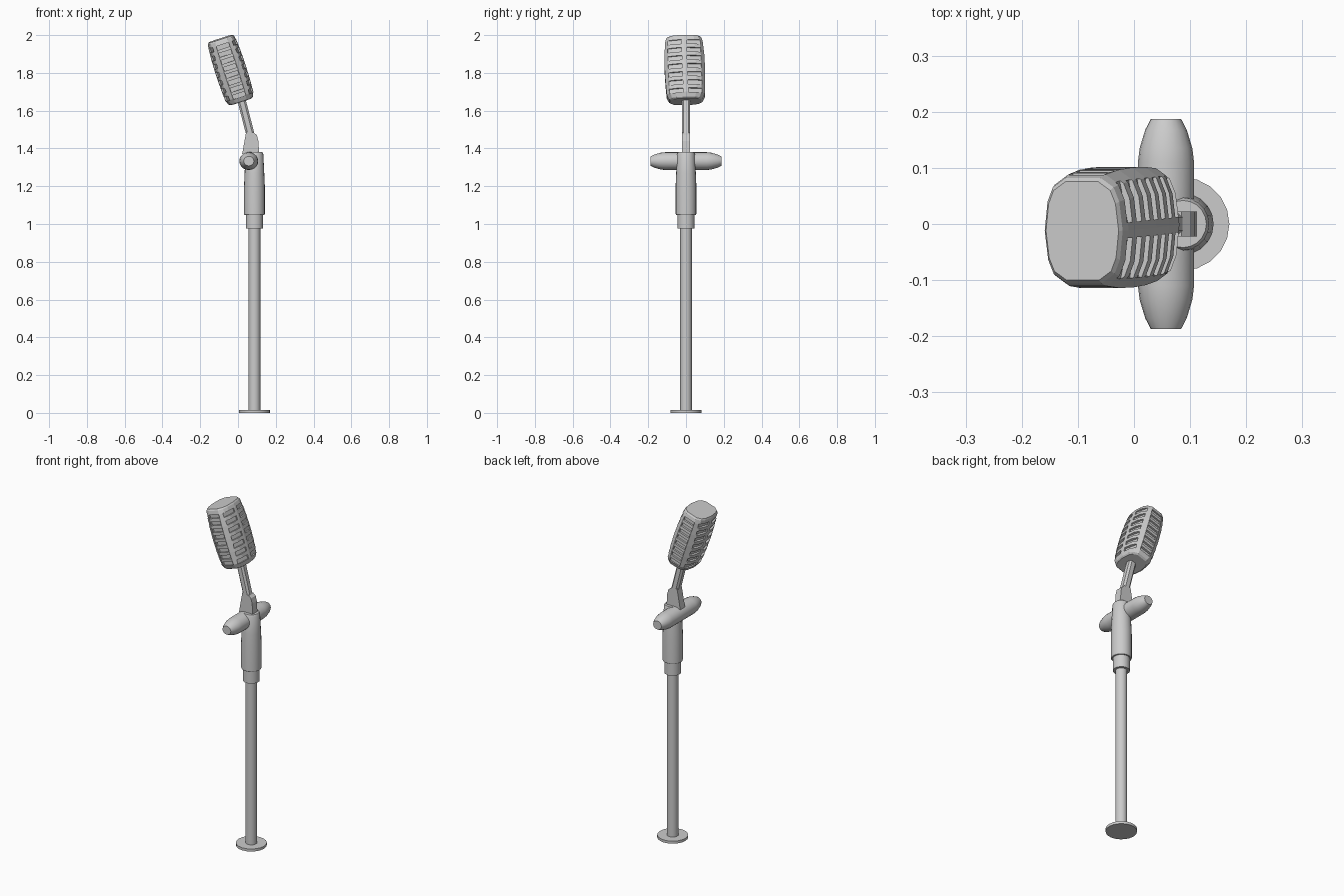
import bpy, bmesh
from math import cos, sin, pi, radians, atan2
from mathutils import Matrix, Vector

if "Cube" in bpy.data.objects:
    bpy.data.objects.remove(bpy.data.objects["Cube"])

def make(name, bm, matrix=Matrix.Identity(4), smooth=None):
    bmesh.ops.recalc_face_normals(bm, faces=bm.faces)
    me = bpy.data.meshes.new(name)
    bm.to_mesh(me)
    bm.free()
    ob = bpy.data.objects.new(name, me)
    ob.matrix_world = matrix
    bpy.context.collection.objects.link(ob)
    if smooth:
        bpy.ops.object.select_all(action='DESELECT')
        ob.select_set(True)
        bpy.context.view_layer.objects.active = ob
        bpy.ops.object.shade_smooth_by_angle(angle=radians(smooth))
    return ob

def loft(rings):
    """Skin a stack of equal-length point rings and cap both ends."""
    bm = bmesh.new()
    vs = [[bm.verts.new(p) for p in r] for r in rings]
    n = len(vs[0])
    for a, b in zip(vs, vs[1:]):
        for i in range(n):
            bm.faces.new((a[i], a[(i + 1) % n], b[(i + 1) % n], b[i]))
    bm.faces.new(vs[0])
    bm.faces.new(vs[-1])
    return bm

def lathe(name, profile, matrix, sides=20):
    rings = [[(r * cos(2 * pi * i / sides), r * sin(2 * pi * i / sides), z)
              for i in range(sides)] for r, z in profile]
    return make(name, loft(rings), matrix, 28)

# Stand: base disc, pole, collar and sleeve
stand = Matrix.Translation((0.087, 0, 0))
lathe("base_disc", [(0.083, 0), (0.083, 0.015)], stand)
lathe("pole", [(0.031, 0.01), (0.031, 1.0)], stand)
lathe("collar", [(0.045, 0.975), (0.045, 1.06)], stand)
lathe("sleeve", [(0.052, 1.048), (0.055, 1.053), (0.055, 1.2), (0.052, 1.27),
                 (0.047, 1.37), (0.042, 1.38)], stand)

# Cross handle with tapered ends
half = [(0.05, 0.11), (0.047, 0.135), (0.037, 0.168), (0.027, 0.187)]
lathe("cross_handle", [(r, -z) for r, z in reversed(half)] + half,
      Matrix.Translation((0.057, 0, 1.333)) @ Matrix.Rotation(pi / 2, 4, 'X')
      @ Matrix.Diagonal((1, 0.94, 1, 1)))

# Neck bracket above the sleeve
prof = [(0.022, 1.37), (0.112, 1.37), (0.108, 1.44), (0.1, 1.47), (0.085, 1.483), (0.043, 1.487)]
make("neck_bracket", loft([[(x, y, z) for x, z in prof] for y in (-0.022, 0.022)]))

# Tilted arm with chamfered edges
a, b = Vector((0.082, 0, 1.41)), Vector((0.015, 0, 1.67))
w, c = 0.022, 0.012
sec = [(w, c), (c, w), (-c, w), (-w, c), (-w, -c), (-c, -w), (c, -w), (w, -c)]
make("neck_arm", loft([[(x, y, z) for x, y in sec] for z in (0, (b - a).length)]),
     Matrix.Translation(a) @ Matrix.Rotation(atan2(b.x - a.x, b.z - a.z), 4, 'Y'))

# Microphone head: bowed, rounded-rectangular body
HX, HY, L = 0.083, 0.107, 0.35
head_mat = (Matrix.Translation((0.016, 0, 1.648)) @ Matrix.Rotation(radians(-18), 4, 'Y')
            @ Matrix.Rotation(radians(2), 4, 'X'))
q = [(0.92, 0.55), (0.78, 0.82), (0.45, 1.0)]
outline = ([(1, 0)] + q + [(-x, y) for x, y in reversed(q)] + [(-1, 0)]
           + [(-x, -y) for x, y in q] + [(x, -y) for x, y in reversed(q)])
levels = [(0, 0.74), (0.006, 0.83), (0.03, 0.94), (0.1, 0.985), (0.175, 1), (0.25, 0.985),
          (0.32, 0.93), (0.342, 0.88), (0.35, 0.82)]
head = make("microphone_head",
            loft([[(x * HX * s, y * HY * s, z) for x, y in outline] for z, s in levels]), head_mat)

# Rows of grille slots cut into all four sides
slots = bmesh.new()
def slot(x, y, z, size, angle=0):
    bmesh.ops.create_cube(slots, size=1, matrix=Matrix.Translation((x, y, z))
                          @ Matrix.Rotation(angle, 4, 'Z') @ Matrix.Diagonal((*size, 1)))

def bow(z):
    return 1 - 0.06 * ((z - L / 2) / 0.145) ** 2

for i in range(7):
    z = 0.04 + i * 0.045
    for sx in (-1, 1):
        for sy in (-1, 1):
            slot(sx * (0.077 * bow(z) + 0.006), sy * 0.053, z, (0.036, 0.076, 0.024),
                 sx * sy * radians(11))
for i in range(8):
    z = 0.038 + i * 0.039
    for sy in (-1, 1):
        slot(0, sy * (HY * bow(z) + 0.006), z, (0.066, 0.034, 0.022))
cutter = make("slot_cutter", slots, head_mat)
cutter.hide_render = True
bpy.context.view_layer.update()
mod = head.modifiers.new("slots", 'BOOLEAN')
mod.operation, mod.solver, mod.object = 'DIFFERENCE', 'EXACT', cutter
bpy.ops.object.select_all(action='DESELECT')
head.select_set(True)
bpy.context.view_layer.objects.active = head
bpy.ops.object.modifier_apply(modifier=mod.name)
bpy.data.objects.remove(cutter)
